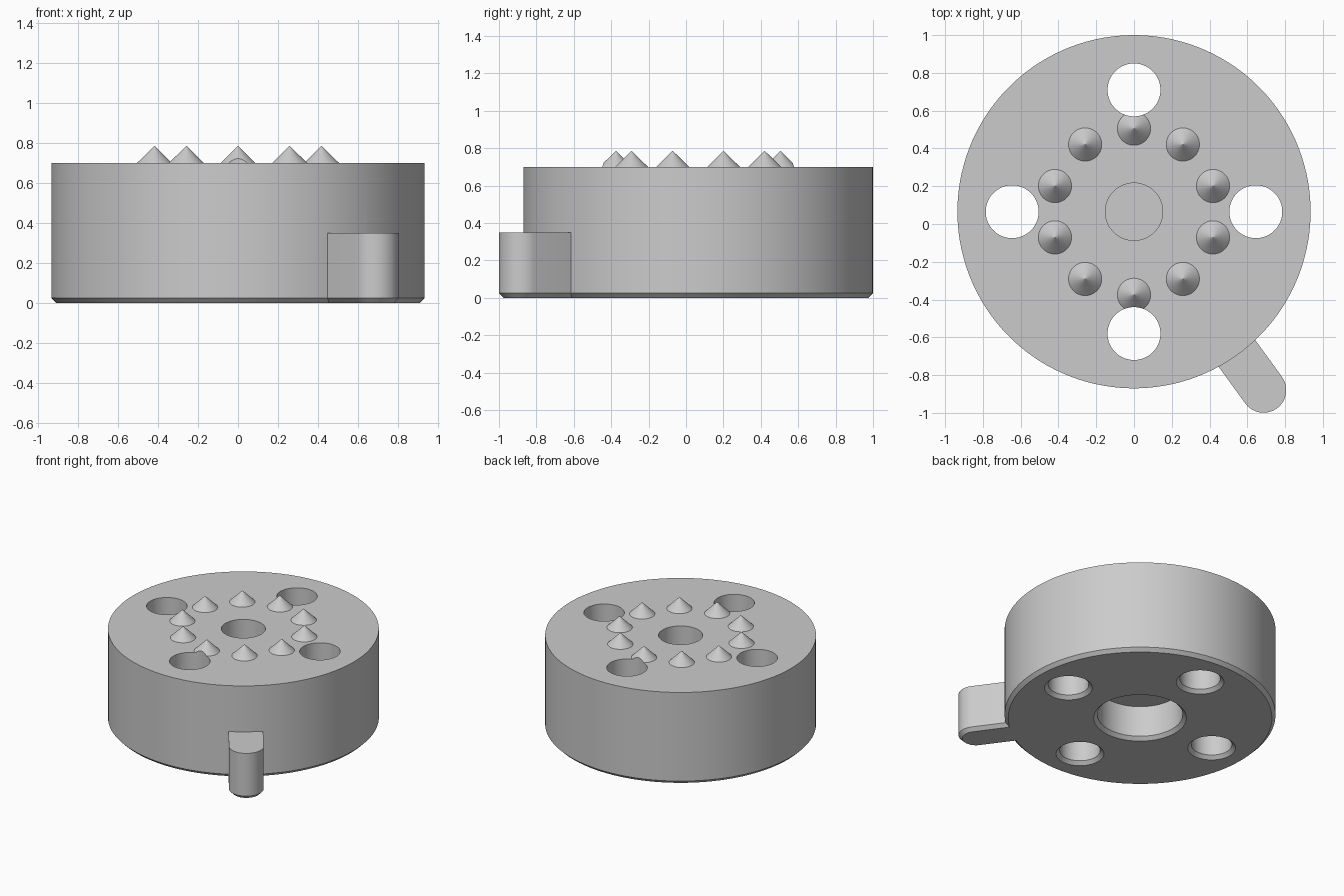
import bpy, bmesh
from math import sin, cos, pi, radians
from mathutils import Vector

if "Cube" in bpy.data.objects:
    bpy.data.objects.remove(bpy.data.objects["Cube"], do_unlink=True)

CENTRE = Vector((0, 0.065, 0))
TOP = 0.70
BEVEL = 0.025

grey = bpy.data.materials.new("plain grey")
grey.use_nodes = True
grey.diffuse_color = (0.6, 0.6, 0.6, 1)
grey.node_tree.nodes["Principled BSDF"].inputs["Base Color"].default_value = (0.6, 0.6, 0.6, 1)


def polar(radius, degrees):
    a = radians(degrees)
    return CENTRE + Vector((cos(a), sin(a), 0)) * radius


def loft(bm, start, end, profile, segments):
    """Stack of round (or slot-shaped) rings from start to end; profile is (radius, z)."""
    heading = (end - start).to_2d()
    base = Vector((1, 0)).angle_signed(heading) if heading.length else 0
    rings = []
    for radius, z in profile:
        ring = []
        for i in range(segments):
            a = 2 * pi * (i + 0.5) / segments
            centre = end if cos(a) > 0 else start
            t = a - base
            ring.append(bm.verts.new((centre.x + radius * cos(t), centre.y + radius * sin(t), z)))
        rings.append(ring)
    for low, high in zip(rings, rings[1:]):
        for i in range(segments):
            j = (i + 1) % segments
            bm.faces.new((low[i], low[j], high[j], high[i]))
    bm.faces.new(rings[0][::-1])
    bm.faces.new(rings[-1])


def make(name, shapes, segments):
    bm = bmesh.new()
    for start, end, profile in shapes:
        loft(bm, start, end, profile, segments)
    bmesh.ops.recalc_face_normals(bm, faces=bm.faces[:])
    mesh = bpy.data.meshes.new(name)
    bm.to_mesh(mesh)
    bm.free()
    mesh.materials.append(grey)
    obj = bpy.data.objects.new(name, mesh)
    bpy.context.collection.objects.link(obj)
    return obj


def activate(obj):
    bpy.ops.object.select_all(action='DESELECT')
    obj.select_set(True)
    bpy.context.view_layer.objects.active = obj


def boolean(obj, other, operation):
    activate(obj)
    mod = obj.modifiers.new(operation.lower(), 'BOOLEAN')
    mod.operation = operation
    mod.solver = 'EXACT'
    mod.object = other
    bpy.ops.object.modifier_apply(modifier=mod.name)


# Round body with a bevelled lower rim
body = make("body", [(CENTRE, CENTRE, [(0.935 - BEVEL, 0), (0.935, BEVEL), (0.935, TOP)])], 128)

# Short pointer arm with a rounded tip
arm = make("pointer_arm", [(polar(0.8, -54), polar(1.167, -54),
                            [(0.12 - BEVEL, 0), (0.12, BEVEL), (0.12, 0.35)])], 64)

# Ring of pointed studs
studs = make("studs", [(p, p, [(0.088, TOP - 0.01), (0.088, TOP), (0.0005, 0.786)])
                       for p in (polar(0.44, 90 + 36 * i) for i in range(10))], 48)

# Four through holes, flared underneath
holes = make("hole_cutter", [(p, p, [(0.14 + 2 * BEVEL, -BEVEL), (0.14, BEVEL), (0.14, 1)])
                             for p in (polar(0.645, 90 * i) for i in range(4))], 64)

# Central top bore and wider lower recess, parted by a thin web
bores = make("bore_cutter", [
    (CENTRE, CENTRE, [(0.295 + 2 * BEVEL, -BEVEL), (0.295, BEVEL), (0.295, 0.26)]),
    (CENTRE, CENTRE, [(0.152, 0.28), (0.152, 1)])], 64)

boolean(body, arm, 'UNION')
boolean(body, holes, 'DIFFERENCE')
boolean(body, bores, 'DIFFERENCE')
boolean(studs, holes, 'DIFFERENCE')

for helper in (arm, holes, bores):
    bpy.data.objects.remove(helper, do_unlink=True)

for obj in (body, studs):
    activate(obj)
    bpy.ops.object.shade_smooth_by_angle(angle=radians(30))
